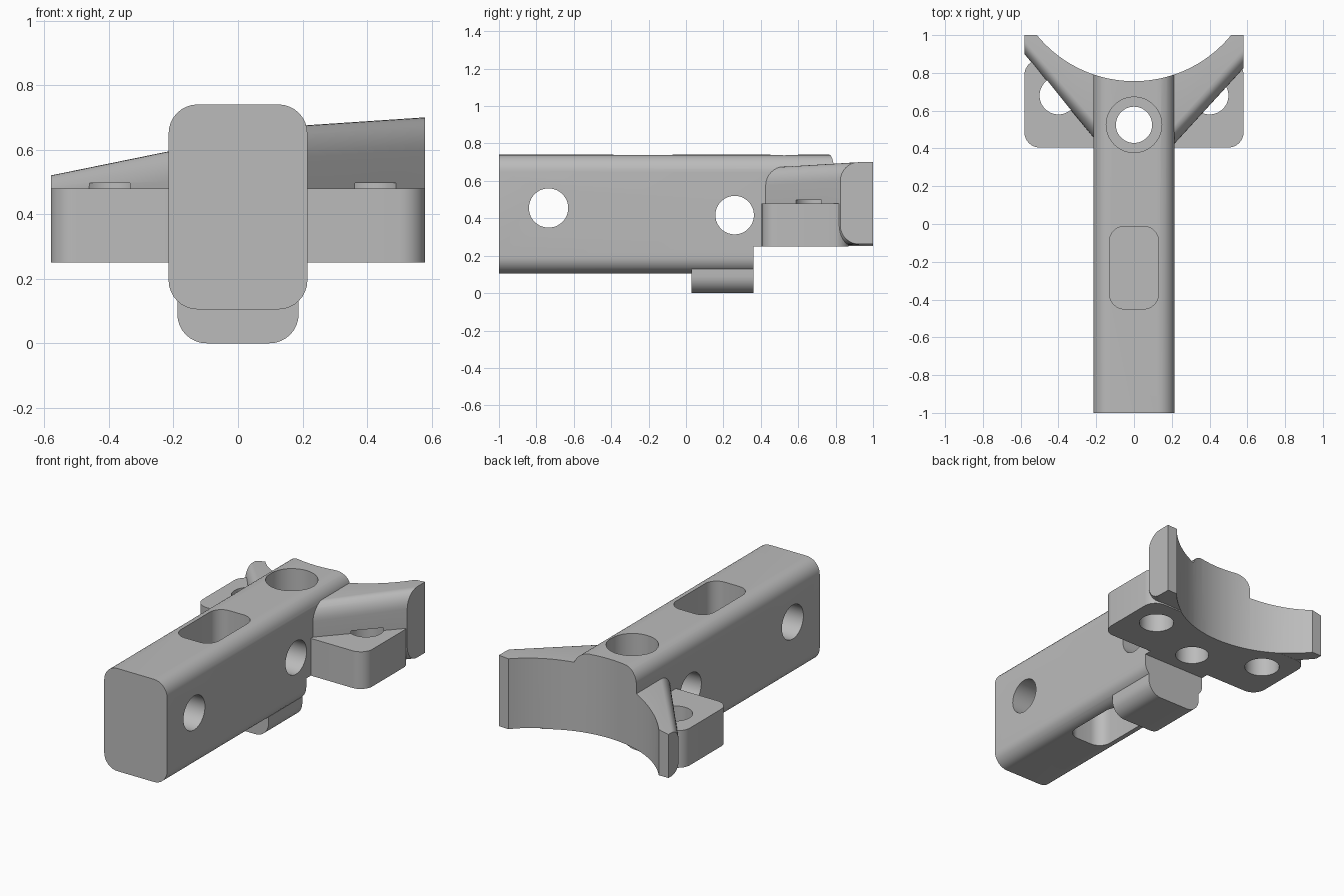
import bpy, bmesh, math
from mathutils import Vector

cube = bpy.data.objects.get("Cube")
if cube:
    bpy.data.objects.remove(cube, do_unlink=True)

grey = bpy.data.materials.new("plain grey")
grey.use_nodes = True
COLOUR = (0.5, 0.5, 0.5, 1)
grey.diffuse_color = COLOUR
grey.node_tree.nodes["Principled BSDF"].inputs["Base Color"].default_value = COLOUR


def rounded(u0, u1, v0, v1, radii, steps=8):
    """Rounded rectangle; radii run from the low corner anticlockwise."""
    points = []
    corners = [(u0, v0, 1, 1), (u1, v0, -1, 1), (u1, v1, -1, -1), (u0, v1, 1, -1)]
    for k, ((u, v, su, sv), r) in enumerate(zip(corners, radii)):
        if r == 0:
            points.append((u, v))
            continue
        for i in range(steps + 1):
            a = math.pi * (1 + k / 2 + i / steps / 2)
            points.append((u + su * r + r * math.cos(a), v + sv * r + r * math.sin(a)))
    return points


def loft(name, rings):
    """Closed solid between two matching rings of points."""
    bm = bmesh.new()
    a, b = [[bm.verts.new(p) for p in ring] for ring in rings]
    bm.faces.new(a)
    bm.faces.new(b)
    for i in range(len(a)):
        j = (i + 1) % len(a)
        bm.faces.new((a[i], a[j], b[j], b[i]))
    bmesh.ops.recalc_face_normals(bm, faces=bm.faces)
    mesh = bpy.data.meshes.new(name)
    bm.to_mesh(mesh)
    bm.free()
    mesh.materials.append(grey)
    obj = bpy.data.objects.new(name, mesh)
    bpy.context.collection.objects.link(obj)
    return obj


def prism(name, profile, axis, lo, hi):
    """Extrude a flat profile along an axis."""
    place = {"X": lambda u, v, w: (w, u, v),
             "Y": lambda u, v, w: (u, w, v),
             "Z": lambda u, v, w: (u, v, w)}[axis]
    return loft(name, [[place(u, v, w) for u, v in profile] for w in (lo, hi)])


def circle(u, v, r, sides=48):
    return [(u + r * math.cos(math.tau * i / sides), v + r * math.sin(math.tau * i / sides))
            for i in range(sides)]


def box(u0, u1, v0, v1):
    return rounded(u0, u1, v0, v1, [0] * 4)


def wing(name, side, root, tip):
    """Rounded bar that flares outward; each end is (x, front y, bottom, top, radius)."""
    rings = []
    for x, y, bottom, top, r in (root, tip):
        rings.append([(side * x, u, v) for u, v in rounded(y, 1.2, bottom, top, [r, 0, 0, r])])
    return loft(name, rings)


def combine(target, other, operation):
    mod = target.modifiers.new(operation, "BOOLEAN")
    mod.operation = operation
    mod.solver = "EXACT"
    mod.object = other
    bpy.context.view_layer.objects.active = target
    bpy.ops.object.modifier_apply(modifier=mod.name)
    bpy.data.objects.remove(other, do_unlink=True)


# Main beam, stepped underneath at the rear
body = prism("bracket_body", rounded(-0.215, 0.215, 0.105, 0.74, [0.09] * 4), "Y", -1, 0.95)
combine(body, prism("step_cutter", box(0.36, 1.3, -0.1, 0.25), "X", -1, 1), "DIFFERENCE")

# Foot, mounting plate and the two unequal wings
parts = [
    prism("foot", rounded(-0.188, 0.188, 0, 0.13, [0.09, 0.09, 0, 0]), "Y", 0.03, 0.36),
    prism("mounting_plate", rounded(-0.58, 0.58, 0.405, 0.87, [0.08] * 4), "Z", 0.25, 0.48),
    wing("left_wing", 1, (0.1, 0.30, 0.25, 0.668, 0.1), (0.58, 0.825, 0.262, 0.70, 0.1)),
    wing("right_wing", -1, (0.1, 0.32, 0.25, 0.618, 0.1), (0.58, 0.90, 0.251, 0.52, 0.07)),
]
for part in parts:
    combine(body, part, "UNION")

# Saddle curve and flat rear limit
cutters = [
    prism("saddle_cutter", circle(0, 1.42, 0.664, 96), "Z", -0.2, 1),
    prism("rear_cutter", box(-1, 1, 1, 1.5), "Z", -0.2, 1),
    # Vertical bore with a wider recess on top
    prism("bore_cutter", circle(0, 0.525, 0.096), "Z", -0.2, 1),
    prism("recess_cutter", circle(0, 0.525, 0.147), "Z", 0.48, 1),
]
# Plate holes
for side in (-1, 1):
    cutters.append(prism("plate_hole_cutter", circle(side * 0.4, 0.68, 0.1), "Z", 0, 0.497))
# Cross holes through the beam
for y, z, r in ((-0.735, 0.455, 0.105), (0.26, 0.417, 0.103)):
    cutters.append(prism("cross_hole_cutter", circle(y, z, r), "X", -0.4, 0.4))
# Rounded pockets above and below a thin web
for lo, hi in ((0.47, 1), (-0.2, 0.37)):
    cutters.append(prism("pocket_cutter", rounded(-0.13, 0.13, -0.45, -0.012, [0.08] * 4), "Z", lo, hi))
for cutter in cutters:
    combine(body, cutter, "DIFFERENCE")

bpy.ops.object.select_all(action="DESELECT")
body.select_set(True)
bpy.context.view_layer.objects.active = body
bpy.ops.object.shade_smooth_by_angle(angle=math.radians(30))
